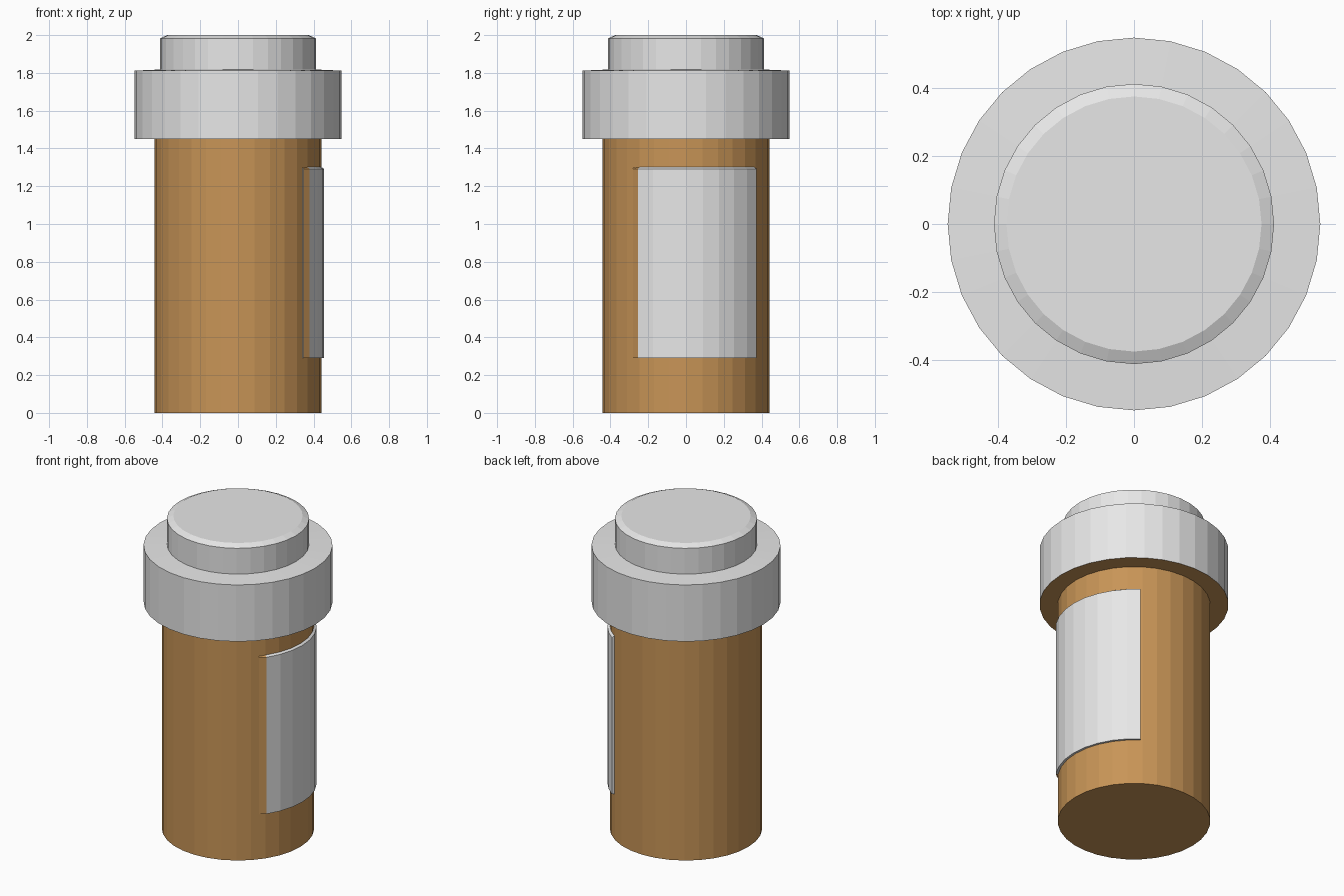
import bpy, bmesh, math

if "Cube" in bpy.data.objects:
    bpy.data.objects.remove(bpy.data.objects["Cube"])

SIDES = 32


def material(name, rgb):
    m = bpy.data.materials.new(name)
    m.diffuse_color = (*rgb, 1)
    m.use_nodes = True
    m.node_tree.nodes["Principled BSDF"].inputs["Base Color"].default_value = m.diffuse_color
    return m


amber = material("amber plastic", (0.58, 0.30, 0.095))
white = material("off white", (0.8, 0.8, 0.8))


def finish(name, bm, mats):
    bmesh.ops.recalc_face_normals(bm, faces=bm.faces)
    me = bpy.data.meshes.new(name)
    bm.to_mesh(me)
    bm.free()
    for m in mats:
        me.materials.append(m)
    ob = bpy.data.objects.new(name, me)
    bpy.context.collection.objects.link(ob)
    return ob


def lathe(name, profile, mats):
    """Spin a list of (radius, z) into a flat-shaded solid with closed ends."""
    bm = bmesh.new()
    rings = []
    for r, z in profile:
        rings.append([bm.verts.new((r * math.cos(math.tau * i / SIDES),
                                    r * math.sin(math.tau * i / SIDES), z))
                      for i in range(SIDES)])
    for a, b in zip(rings, rings[1:]):
        for i in range(SIDES):
            j = (i + 1) % SIDES
            bm.faces.new((a[i], a[j], b[j], b[i]))
    bm.faces.new(rings[0])
    bm.faces.new(rings[-1])
    return finish(name, bm, mats)


# Amber bottle
lathe("bottle", [(0.442, 0), (0.442, 1.46)], [amber])

# Cap: wide skirt, then a narrower bevelled crown
cap = lathe("cap", [(0.548, 1.45), (0.548, 1.812), (0.412, 1.818),
                    (0.412, 1.983), (0.375, 2.0)], [white, amber])
# the underside of the skirt shows amber
for p in cap.data.polygons:
    if p.normal.z < -0.9:
        p.material_index = 1

# Label: curved plate wrapped round the right side, amber tapered front edge
angles = [-33.75 + 11.25 * k for k in range(8)] + [54.8]
bm = bmesh.new()
columns = []
for deg in [-39.1] + angles:
    a = math.radians(deg)
    outer = 0.446 if deg < -35 else 0.456
    section = [(0.43, 0.29), (outer, 0.29), (outer, 1.292), (0.43, 1.308)]
    columns.append([bm.verts.new((r * math.cos(a), r * math.sin(a), z))
                    for r, z in section])
for n, (a, b) in enumerate(zip(columns, columns[1:])):
    for i in range(4):
        j = (i + 1) % 4
        f = bm.faces.new((a[i], a[j], b[j], b[i]))
        f.material_index = 1 if n == 0 else 0
bm.faces.new(columns[0])
bm.faces.new(columns[-1])
finish("label", bm, [white, amber])
